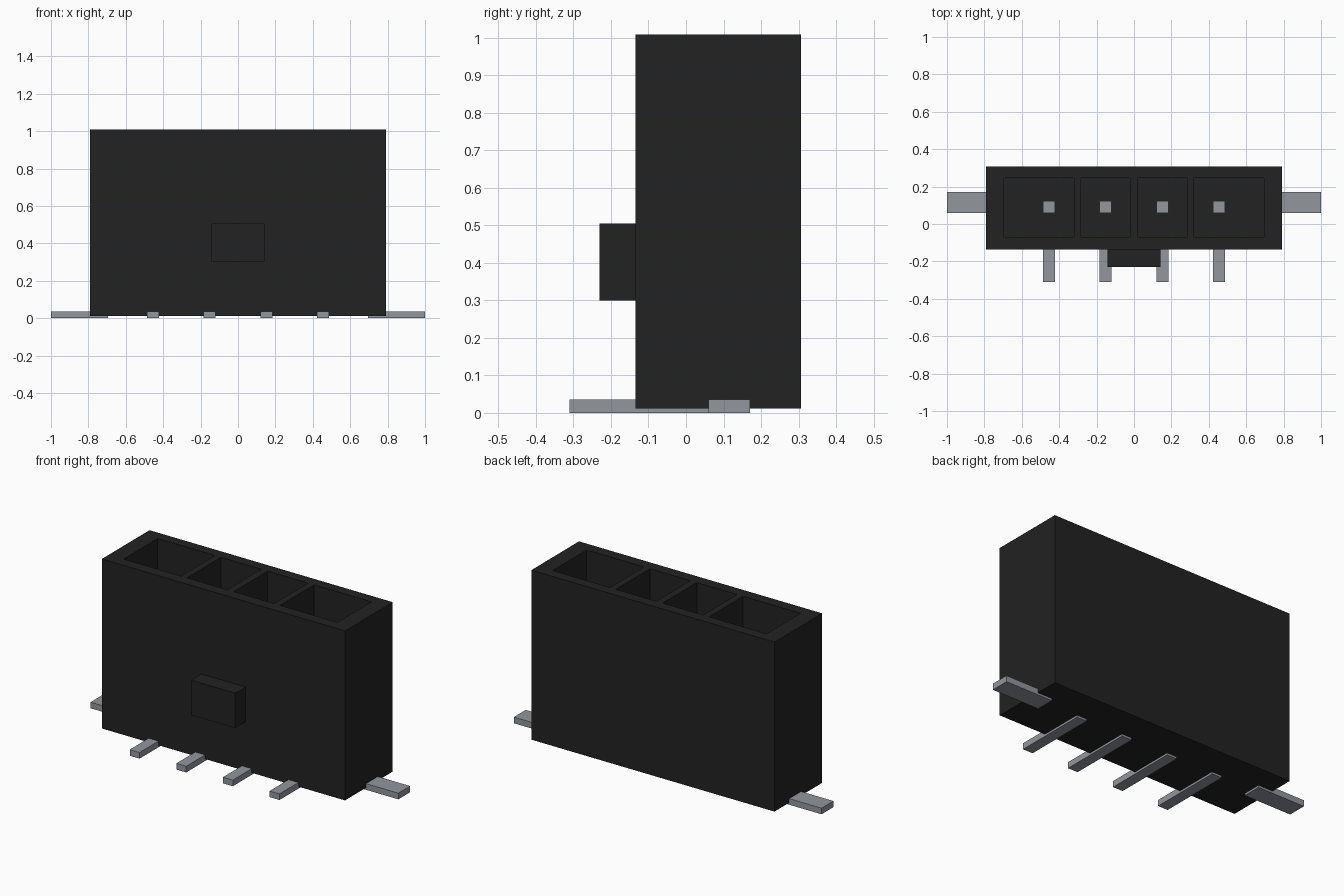
import bpy
import bmesh
from mathutils import Vector

if "Cube" in bpy.data.objects:
    bpy.data.objects.remove(bpy.data.objects["Cube"], do_unlink=True)


def make_material(name, rgb):
    m = bpy.data.materials.new(name)
    m.use_nodes = True
    m.diffuse_color = (*rgb, 1)
    m.node_tree.nodes["Principled BSDF"].inputs["Base Color"].default_value = (*rgb, 1)
    return m


plastic = make_material("black plastic", (0.016, 0.016, 0.016))
metal = make_material("tinned metal", (0.287, 0.309, 0.337))


def add_box(bm, lo, hi):
    """Add a box spanning two opposite corners."""
    verts = bmesh.ops.create_cube(bm, size=1)["verts"]
    for v in verts:
        v.co = Vector([lo[i] if v.co[i] < 0 else hi[i] for i in range(3)])


def finish(bm, name, mat):
    bmesh.ops.recalc_face_normals(bm, faces=bm.faces)
    mesh = bpy.data.meshes.new(name)
    bm.to_mesh(mesh)
    bm.free()
    mesh.materials.append(mat)
    ob = bpy.data.objects.new(name, mesh)
    bpy.context.collection.objects.link(ob)
    return ob


def box(name, lo, hi, mat):
    bm = bmesh.new()
    add_box(bm, lo, hi)
    return finish(bm, name, mat)


TOP, FLOOR = 1.008, 0.20
CAVITY_Y = (-0.07, 0.246)
CAVITIES = [(-0.695, -0.322), (-0.283, -0.021), (0.021, 0.283), (0.322, 0.695)]

# Housing: slice the block along the cavity walls, then sink the pockets
bm = bmesh.new()
add_box(bm, (-0.79, -0.135, 0.012), (0.79, 0.307, TOP))
cuts = [((x, 0, 0), (1, 0, 0)) for pair in CAVITIES for x in pair]
cuts += [((0, y, 0), (0, 1, 0)) for y in CAVITY_Y]
for co, no in cuts:
    bmesh.ops.bisect_plane(bm, geom=bm.verts[:] + bm.edges[:] + bm.faces[:],
                           plane_co=co, plane_no=no)
pockets = []
for f in bm.faces:
    c = f.calc_center_median()
    if (f.normal.z > 0.9 and CAVITY_Y[0] < c.y < CAVITY_Y[1]
            and any(a < c.x < b for a, b in CAVITIES)):
        pockets.append(f)
for f in bmesh.ops.extrude_discrete_faces(bm, faces=pockets)["faces"]:
    for v in f.verts:
        v.co.z = FLOOR
finish(bm, "housing", plastic)

# Latch block on the front wall
box("latch", (-0.143, -0.23, 0.30), (0.143, -0.135, 0.505), plastic)

# L-shaped contacts: foot under the housing and post up into the cavity
for i in range(4):
    x = (i - 1.5) * 0.303
    profile = [(-0.31, 0), (0.123, 0), (0.123, 0.75), (0.06, 0.75),
               (0.06, 0.036), (-0.31, 0.036)]
    bm = bmesh.new()
    side = bm.faces.new([bm.verts.new((x - 0.032, y, z)) for y, z in profile])
    ext = bmesh.ops.extrude_face_region(bm, geom=[side], use_keep_orig=True)["geom"]
    bmesh.ops.translate(bm, vec=(0.064, 0, 0),
                        verts=[g for g in ext if isinstance(g, bmesh.types.BMVert)])
    finish(bm, f"contact_{i + 1}", metal)

# Solder tabs at both ends
for name, a, b in (("right_tab", -1.0, -0.695), ("left_tab", 0.695, 1.0)):
    box(name, (a, 0.06, 0), (b, 0.17, 0.036), metal)
